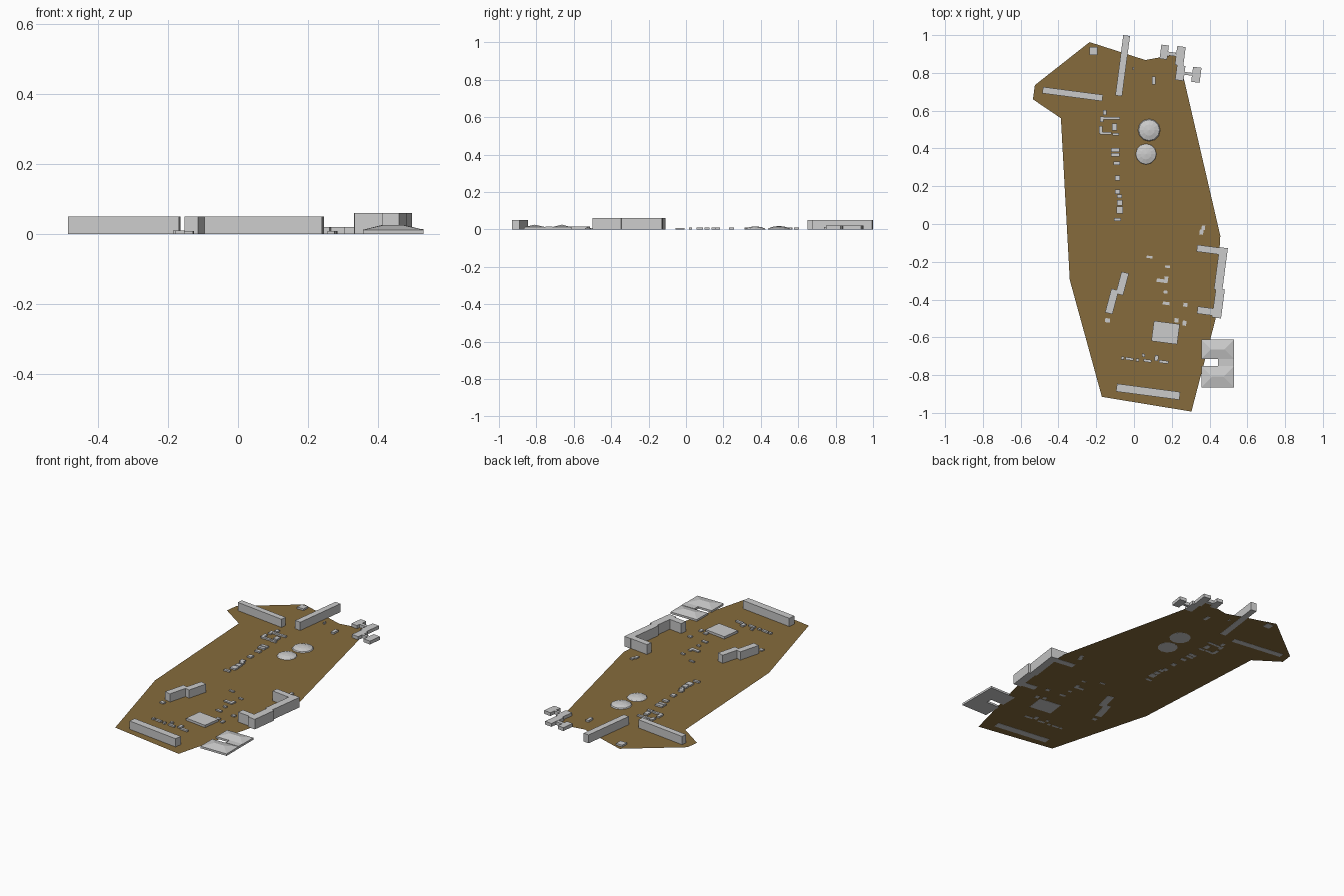
import bpy, bmesh, math
from mathutils import Matrix, Vector

def material(name, rgb):
    m = bpy.data.materials.new(name)
    m.diffuse_color = (*rgb, 1)
    return m

GREY = material("building grey", (0.6, 0.6, 0.6))
BROWN = material("earth brown", (0.24, 0.148, 0.045))
TURN = -7.5   # street grid direction in degrees

def finish(name, bm, mat):
    bmesh.ops.recalc_face_normals(bm, faces=bm.faces)
    me = bpy.data.meshes.new(name)
    bm.to_mesh(me)
    bm.free()
    me.materials.append(mat)
    ob = bpy.data.objects.new(name, me)
    bpy.context.collection.objects.link(ob)
    return ob

def blocks(name, rows, h, turn=TURN):
    """One object of boxes; rows are (x, y, size x, size y)."""
    bm = bmesh.new()
    for x, y, sx, sy in rows:
        mat = (Matrix.Translation((x, y, h / 2)) @ Matrix.Rotation(math.radians(turn), 4, 'Z')
               @ Matrix.Diagonal((sx, sy, h, 1)))
        bmesh.ops.create_cube(bm, size=1, matrix=mat)
    return finish(name, bm, GREY)

# ground sheet
outline = [(-0.235, 0.963), (0.06, 0.868), (0.235, 0.9), (0.265, 0.765), (0.457, -0.063),
           (0.43, -0.51), (0.304, -0.993), (-0.17, -0.915), (-0.34, -0.296),
           (-0.387, 0.56), (-0.535, 0.66), (-0.525, 0.735)]
bm = bmesh.new()
bm.faces.new([bm.verts.new((x, y, 0.001)) for x, y in reversed(outline)])
ground = finish("ground", bm, BROWN)

# long halls
blocks("north_west_hall", [(-0.325, 0.688, 0.32, 0.034)], 0.05)
blocks("north_hall", [(-0.06, 0.838, 0.036, 0.322)], 0.05)
blocks("south_hall", [(0.075, -0.888, 0.338, 0.042)], 0.05)
blocks("stepped_hall", [(-0.062, -0.315, 0.04, 0.12), (-0.117, -0.41, 0.04, 0.13)], 0.05, -15)

# bracket shaped hall on the east side
blocks("east_hall", [(0.41, -0.138, 0.155, 0.036), (0.46, -0.237, 0.045, 0.225),
                     (0.447, -0.42, 0.048, 0.155), (0.395, -0.463, 0.12, 0.038)], 0.06)

# linked pavilions in the north east
blocks("linked_pavilions", [(0.16, 0.91, 0.04, 0.075), (0.245, 0.89, 0.045, 0.1),
                            (0.245, 0.8, 0.045, 0.08), (0.33, 0.79, 0.045, 0.08),
                            (0.2, 0.9, 0.045, 0.02), (0.29, 0.795, 0.05, 0.015)], 0.02)

# low single buildings
blocks("square_building", [(0.167, -0.575, 0.138, 0.108)], 0.015)
blocks("north_huts", [(-0.214, 0.915, 0.042, 0.042), (0.105, 0.76, 0.02, 0.042),
                      (-0.005, 0.822, 0.008, 0.016)], 0.012, 0)

# small houses in groups
blocks("north_cluster", [(-0.155, 0.59, 0.02, 0.026), (-0.17, 0.555, 0.018, 0.03),
    (-0.135, 0.56, 0.06, 0.014), (-0.093, 0.56, 0.036, 0.014), (-0.103, 0.513, 0.026, 0.036),
    (-0.15, 0.48, 0.06, 0.014), (-0.177, 0.5, 0.018, 0.04), (-0.097, 0.475, 0.036, 0.014)], 0.01, 0)
blocks("house_row", [(-0.1, 0.392, 0.046, 0.02), (-0.1, 0.367, 0.046, 0.018),
    (-0.092, 0.322, 0.034, 0.02), (-0.087, 0.243, 0.026, 0.026), (-0.088, 0.17, 0.026, 0.024),
    (-0.077, 0.147, 0.026, 0.02), (-0.075, 0.112, 0.03, 0.028), (-0.075, 0.074, 0.036, 0.036),
    (-0.087, 0.024, 0.038, 0.015)], 0.01, 0)
blocks("middle_houses", [(0.357, -0.043, 0.02, 0.026), (0.367, -0.02, 0.018, 0.024),
    (0.083, -0.175, 0.032, 0.012), (0.178, -0.226, 0.026, 0.013), (0.145, -0.3, 0.05, 0.018),
    (0.17, -0.295, 0.02, 0.035), (0.167, -0.36, 0.02, 0.015), (0.17, -0.42, 0.036, 0.016),
    (0.272, -0.428, 0.022, 0.02), (0.225, -0.51, 0.022, 0.022), (0.267, -0.525, 0.02, 0.026),
    (-0.14, -0.51, 0.026, 0.022)], 0.008)
blocks("south_houses", [(-0.06, -0.71, 0.016, 0.016), (-0.024, -0.714, 0.042, 0.014),
    (0.018, -0.72, 0.016, 0.016), (0.05, -0.695, 0.016, 0.016), (0.071, -0.724, 0.042, 0.014),
    (0.119, -0.71, 0.02, 0.03), (0.157, -0.73, 0.05, 0.015)], 0.01)

# U shaped house: two hipped wings joined by a low link
def hipped_wing(name, x0, x1, y0, y1, eave, top):
    bm = bmesh.new()
    bmesh.ops.create_cube(bm, size=1, matrix=Matrix.Translation(
        ((x0 + x1) / 2, (y0 + y1) / 2, eave / 2)) @ Matrix.Diagonal((x1 - x0, y1 - y0, eave, 1)))
    bm.verts.ensure_lookup_table()
    bmesh.ops.delete(bm, geom=[f for f in bm.faces if f.calc_center_median().z > eave * 0.9],
                     context='FACES_ONLY')
    def corner(x, y):
        return min(bm.verts, key=lambda v: (v.co - Vector((x, y, eave))).length)
    a, b, c, d = corner(x0, y0), corner(x1, y0), corner(x1, y1), corner(x0, y1)
    inset, ym = (y1 - y0) / 2, (y0 + y1) / 2
    p, q = bm.verts.new((x0 + inset, ym, top)), bm.verts.new((x1 - inset, ym, top))
    for f in ((a, b, q, p), (b, c, q), (c, d, p, q), (d, a, p)):
        bm.faces.new(f)
    return finish(name, bm, GREY)

hipped_wing("hipped_wing_north", 0.357, 0.53, -0.715, -0.612, 0.012, 0.025)
hipped_wing("hipped_wing_south", 0.357, 0.53, -0.865, -0.752, 0.012, 0.025)
blocks("hipped_link", [(0.4875, -0.7335, 0.085, 0.037)], 0.014, 0)

# two low rounded mounds
for name, x, y, r, h in (("mound_north", 0.08, 0.497, 0.06, 0.018),
                         ("mound_south", 0.064, 0.37, 0.056, 0.016)):
    bm = bmesh.new()
    rings = [[bm.verts.new((x + r * k * math.cos(math.tau * i / 12),
                            y + r * k * math.sin(math.tau * i / 12), z)) for i in range(12)]
             for k, z in ((1, 0), (0.92, h * 0.35), (0.5, h * 0.8))]
    for lo, hi in zip(rings, rings[1:]):
        for i in range(12):
            j = (i + 1) % 12
            bm.faces.new((lo[i], lo[j], hi[j], hi[i]))
    tip = bm.verts.new((x, y, h))
    for i in range(12):
        bm.faces.new((rings[-1][i], rings[-1][(i + 1) % 12], tip))
    bm.faces.new(list(reversed(rings[0])))
    finish(name, bm, GREY)
